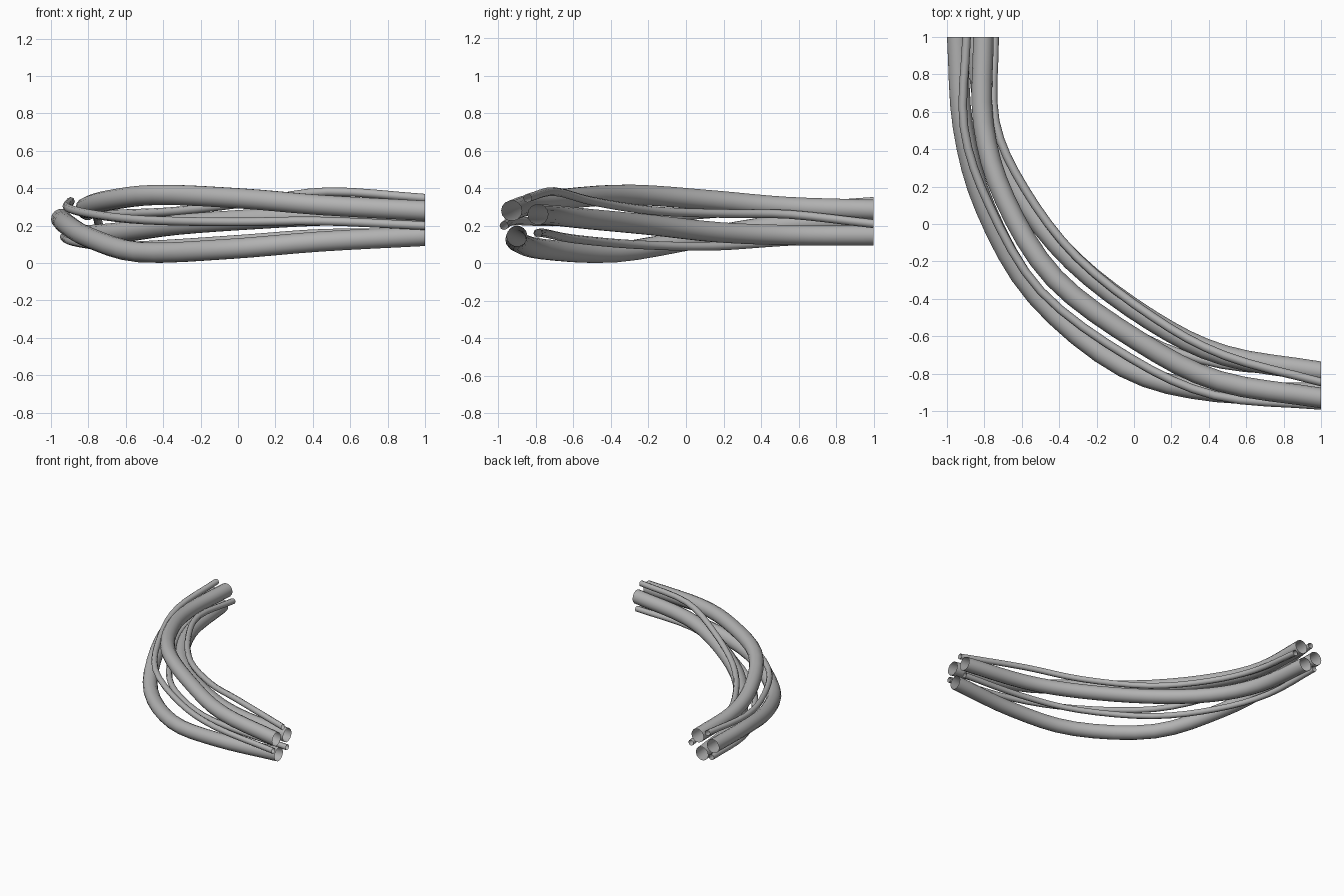
import bpy, bmesh, math
from mathutils import Vector

cube = bpy.data.objects.get("Cube")
if cube:
    bpy.data.objects.remove(cube, do_unlink=True)

# Single grey for every cable
grey = bpy.data.materials.new("cable_grey")
grey.use_nodes = True
grey.diffuse_color = (0.45, 0.45, 0.45, 1)
grey.node_tree.nodes["Principled BSDF"].inputs["Base Color"].default_value = (0.45, 0.45, 0.45, 1)

UP = Vector((0, 0, 1))
START_DIRECTION = Vector((0, -1, 0))
END_DIRECTION = Vector((1, 0, 0))
STEPS = 4

# Plan of the bend that the whole bundle follows
guide = [Vector((x, y, 0)) for x, y in (
    (-.865, 1), (-.845, .53), (-.70, .13), (-.425, -.29),
    (.02, -.635), (.46, -.80), (1, -.865))]


def direction_at(points, i):
    """Direction of travel, square to the cut at both ends."""
    if i == 0:
        return START_DIRECTION
    if i == len(points) - 1:
        return END_DIRECTION
    return (points[i + 1] - points[i - 1]).normalized()


def smooth_path(points):
    """Catmull-Rom path through the given points."""
    ext = [2 * points[0] - points[1]] + points + [2 * points[-1] - points[-2]]
    path = []
    for a, b, c, d in zip(ext, ext[1:], ext[2:], ext[3:]):
        for k in range(STEPS):
            t = k / STEPS
            path.append(b + (c - a) * (t / 2)
                        + (2 * a - 5 * b + 4 * c - d) * (t * t / 2)
                        + (3 * b - a - 3 * c + d) * (t ** 3 / 2))
    path.append(points[-1].copy())
    return path


def make_cable(name, radius, sides, outward, heights):
    """Open tube, placed by its offset from the guide and its height."""
    stations = []
    for i, (offset, z) in enumerate(zip(outward, heights)):
        side = direction_at(guide, i).cross(UP).normalized()
        stations.append(guide[i] + side * offset + UP * z)
    path = smooth_path(stations)

    bm = bmesh.new()
    rings = []
    for i, centre in enumerate(path):
        along = direction_at(path, i)
        side = along.cross(UP).normalized()
        top = side.cross(along)
        ring = []
        for j in range(sides):
            angle = math.tau * j / sides
            ring.append(bm.verts.new(
                centre + (side * math.cos(angle) + top * math.sin(angle)) * radius))
        rings.append(ring)
    for near, far in zip(rings, rings[1:]):
        for j in range(sides):
            k = (j + 1) % sides
            face = bm.faces.new((near[j], far[j], far[k], near[k]))
            face.smooth = True

    mesh = bpy.data.meshes.new(name)
    bm.to_mesh(mesh)
    bm.free()
    mesh.materials.append(grey)
    cable = bpy.data.objects.new(name, mesh)
    bpy.context.collection.objects.link(cable)


THICK, THIN = .055, .023

# Three thick cables
make_cable("thick_cable_top", THICK, 14,
           (-.06, -.04, -.01, 0, -.01, .04, .065),
           (.285, .30, .335, .365, .345, .31, .28))
make_cable("thick_cable_outer", THICK, 14,
           (.08, .07, .105, .135, .15, .10, .035),
           (.235, .205, .135, .058, .075, .115, .145))
make_cable("thick_cable_inner", THICK, 14,
           (-.02, -.06, -.09, -.135, -.14, -.10, -.075),
           (.148, .15, .165, .205, .235, .255, .26))

# Three thin cables woven between them
make_cable("thin_cable_outer", THIN, 8,
           (.03, .065, .08, .10, .09, .12, .105),
           (.33, .295, .26, .23, .22, .225, .20))
make_cable("thin_cable_inner", THIN, 8,
           (-.12, -.105, -.13, -.165, -.16, -.10, -.02),
           (.21, .26, .265, .28, .33, .382, .347))
make_cable("thin_cable_lower", THIN, 8,
           (.065, .04, 0, -.02, -.04, -.05, -.075),
           (.14, .115, .09, .10, .13, .16, .16))
